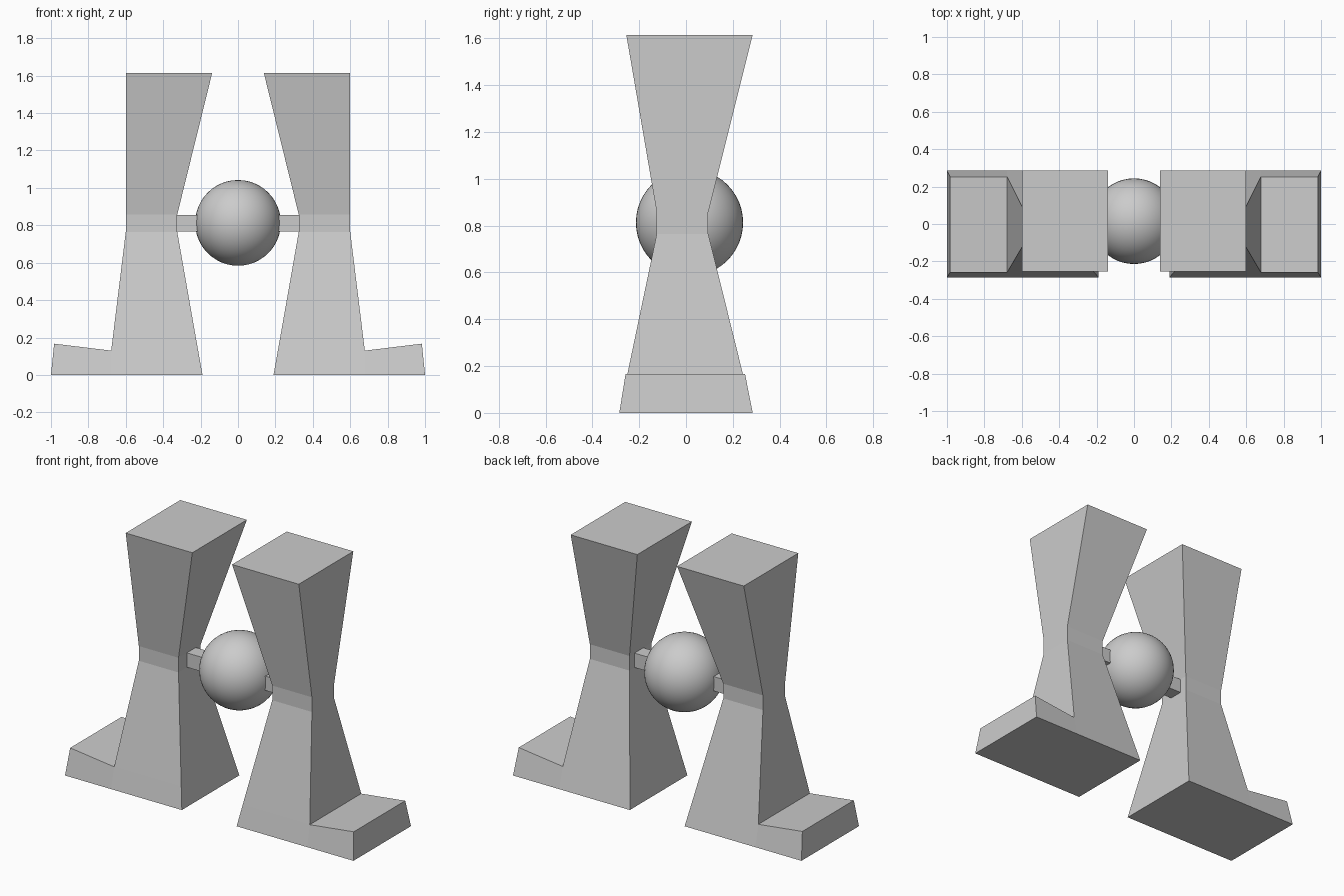
import bpy, bmesh

if "Cube" in bpy.data.objects:
    bpy.data.objects.remove(bpy.data.objects["Cube"])

def finish(name, bm, mirror=False):
    bmesh.ops.recalc_face_normals(bm, faces=bm.faces)
    me = bpy.data.meshes.new(name)
    bm.to_mesh(me)
    bm.free()
    ob = bpy.data.objects.new(name, me)
    bpy.context.collection.objects.link(ob)
    if mirror:
        mod = ob.modifiers.new("Mirror", 'MIRROR')
        mod.use_mirror_merge = False
    return ob

# Pillar: rectangular sections (z, x inner, x outer, y front, y back) lofted upward
sections = [
    (0.00, 0.19, 0.68, -0.285, 0.285),
    (0.13, 0.213, 0.678, -0.258, 0.252),
    (0.765, 0.325, 0.60, -0.125, 0.095),
    (0.857, 0.325, 0.60, -0.125, 0.095),
    (1.615, 0.138, 0.60, -0.255, 0.285),
]
bm = bmesh.new()
rings = [[bm.verts.new(p) for p in ((xi, y0, z), (xo, y0, z), (xo, y1, z), (xi, y1, z))]
         for z, xi, xo, y0, y1 in sections]
bm.faces.new(rings[0])
bm.faces.new(rings[-1])
foot_face = None
for k, (a, b) in enumerate(zip(rings, rings[1:])):
    for i in range(4):
        j = (i + 1) % 4
        f = bm.faces.new((a[i], a[j], b[j], b[i]))
        if k == 0 and i == 1:
            foot_face = f

# Foot: extrude the lowest outer face, toe end rises slightly
new = bmesh.ops.extrude_face_region(bm, geom=[foot_face])["geom"]
bmesh.ops.delete(bm, geom=[foot_face], context='FACES_ONLY')
for v in (g for g in new if isinstance(g, bmesh.types.BMVert)):
    if v.co.z < 0.05:
        v.co.x = 1.0
    else:
        v.co.x, v.co.z = 0.983, 0.167
finish("pillar_with_foot", bm, mirror=True)

# Axle stubs joining the ball to the pillars
bm = bmesh.new()
bmesh.ops.create_cube(bm, size=1)
for v in bm.verts:
    v.co.x = 0.265 + v.co.x * 0.12
    v.co.y = 0.002 + v.co.y * 0.088
    v.co.z = 0.811 + v.co.z * 0.09
finish("axle_stub", bm, mirror=True)

# Ball between the pillars
bpy.ops.mesh.primitive_uv_sphere_add(segments=48, ring_count=24, radius=0.229,
                                     location=(0, 0.015, 0.813))
bpy.context.object.name = "ball"
bpy.ops.object.shade_smooth()
